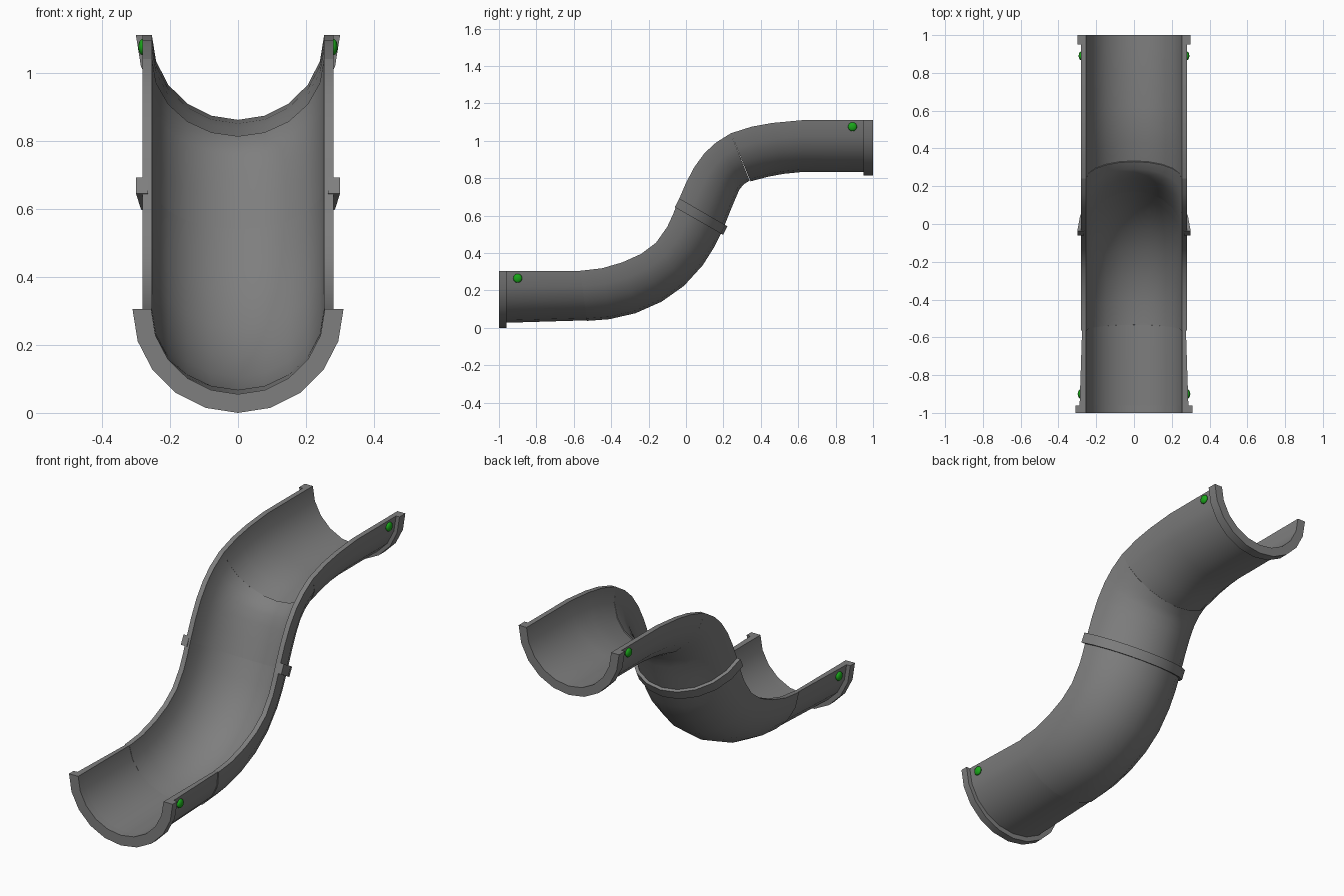
import bpy, bmesh, math
from mathutils import Vector

cube = bpy.data.objects.get("Cube")
if cube:
    bpy.data.objects.remove(cube, do_unlink=True)


def make_material(name, rgb, rough):
    m = bpy.data.materials.new(name)
    m.use_nodes = True
    m.diffuse_color = (*rgb, 1)
    bsdf = m.node_tree.nodes["Principled BSDF"]
    bsdf.inputs["Base Color"].default_value = (*rgb, 1)
    bsdf.inputs["Roughness"].default_value = rough
    return m


GREY = make_material("pipe grey", (0.21, 0.21, 0.21), 0.6)
GREEN = make_material("marker green", (0.01, 0.38, 0.01), 0.5)
SEGMENTS = 10  # facets around the half circle


def finish(bm, name, mat):
    bmesh.ops.recalc_face_normals(bm, faces=bm.faces)
    me = bpy.data.meshes.new(name)
    bm.to_mesh(me)
    bm.free()
    me.materials.append(mat)
    ob = bpy.data.objects.new(name, me)
    bpy.context.collection.objects.link(ob)
    bpy.ops.object.select_all(action="DESELECT")
    ob.select_set(True)
    bpy.context.view_layer.objects.active = ob
    bpy.ops.object.shade_smooth_by_angle(angle=math.radians(30))
    return ob


def half_pipe(name, stations, inner=0.253, wall=0.028):
    """Sweep a U-shaped wall through (rim y, rim z, bottom y, bottom z, half width)."""
    bm = bmesh.new()
    rings = []
    for ry, rz, by, bz, width in stations:
        rim, drop = Vector((0, ry, rz)), Vector((0, by - ry, bz - rz))
        ring = []
        for w, depth in ((width, drop), (inner, drop * (1 - wall / drop.length))):
            arc = []
            for i in range(SEGMENTS + 1):
                a = math.pi * i / SEGMENTS
                arc.append(bm.verts.new(rim + depth * math.sin(a) + Vector((w * math.cos(a), 0, 0))))
            ring += arc if not ring else arc[::-1]
        rings.append(ring)
    n = len(rings[0])
    for a, b in zip(rings, rings[1:]):
        for i in range(n):
            j = (i + 1) % n
            bm.faces.new((a[i], a[j], b[j], b[i]))
    # end caps as strips between the outer and inner arcs
    for ring in (rings[0], rings[-1]):
        for i in range(SEGMENTS):
            bm.faces.new((ring[i], ring[i + 1], ring[n - 2 - i], ring[n - 1 - i]))
    return finish(bm, name, GREY)


W = 0.28

# Straight lower trough, tapering slightly towards its joint
half_pipe("lower_trough", [
    (-0.96, 0.305, -0.96, 0.027, 0.288),
    (-0.565, 0.305, -0.53, 0.04, 0.275)], inner=0.255)

# Lower bend, curving upwards
half_pipe("lower_bend", [
    (-0.565, 0.305, -0.53, 0.037, W),
    (-0.45, 0.318, -0.41, 0.046, W),
    (-0.34, 0.35, -0.27, 0.078, W),
    (-0.24, 0.395, -0.13, 0.14, W),
    (-0.16, 0.455, -0.01, 0.225, W),
    (-0.10, 0.54, 0.09, 0.335, W),
    (-0.07, 0.605, 0.15, 0.43, W),
    (-0.045, 0.67, 0.197, 0.525, W)])

# Upper bend, curving back to level
half_pipe("upper_bend", [
    (-0.045, 0.67, 0.197, 0.525, W),
    (0.0, 0.775, 0.235, 0.62, W),
    (0.045, 0.86, 0.265, 0.692, W),
    (0.10, 0.935, 0.285, 0.738, W),
    (0.16, 0.99, 0.308, 0.767, W),
    (0.24, 1.04, 0.34, 0.787, W)])

# Upper trough, easing into a straight run
half_pipe("upper_trough", [
    (0.24, 1.04, 0.345, 0.783, W),
    (0.35, 1.075, 0.44, 0.808, W),
    (0.46, 1.095, 0.52, 0.823, W),
    (0.62, 1.11, 0.62, 0.833, W),
    (0.95, 1.11, 0.95, 0.833, W)])

# Collars at both ends and around the middle joint
half_pipe("front_collar", [
    (-1.0, 0.305, -1.0, 0.0, 0.31),
    (-0.96, 0.305, -0.96, 0.0, 0.31)], inner=0.255, wall=0.055)
half_pipe("back_collar", [
    (0.95, 1.11, 0.95, 0.813, 0.30),
    (1.0, 1.11, 1.0, 0.813, 0.30)], wall=0.048)
half_pipe("middle_collar", [
    (-0.06, 0.645, 0.198, 0.497, 0.30),
    (-0.036, 0.692, 0.221, 0.543, 0.30)], inner=0.265, wall=0.04)

# Green marker studs on the outside walls
for end, y, z, x in (("front", -0.9, 0.265, 0.285), ("back", 0.89, 1.075, 0.28)):
    for side, s in (("left", 1), ("right", -1)):
        bm = bmesh.new()
        bmesh.ops.create_uvsphere(bm, u_segments=12, v_segments=8, radius=0.024)
        stud = finish(bm, f"{end}_{side}_stud", GREEN)
        stud.location = (s * x, y, z)
        stud.scale.x = 0.55
